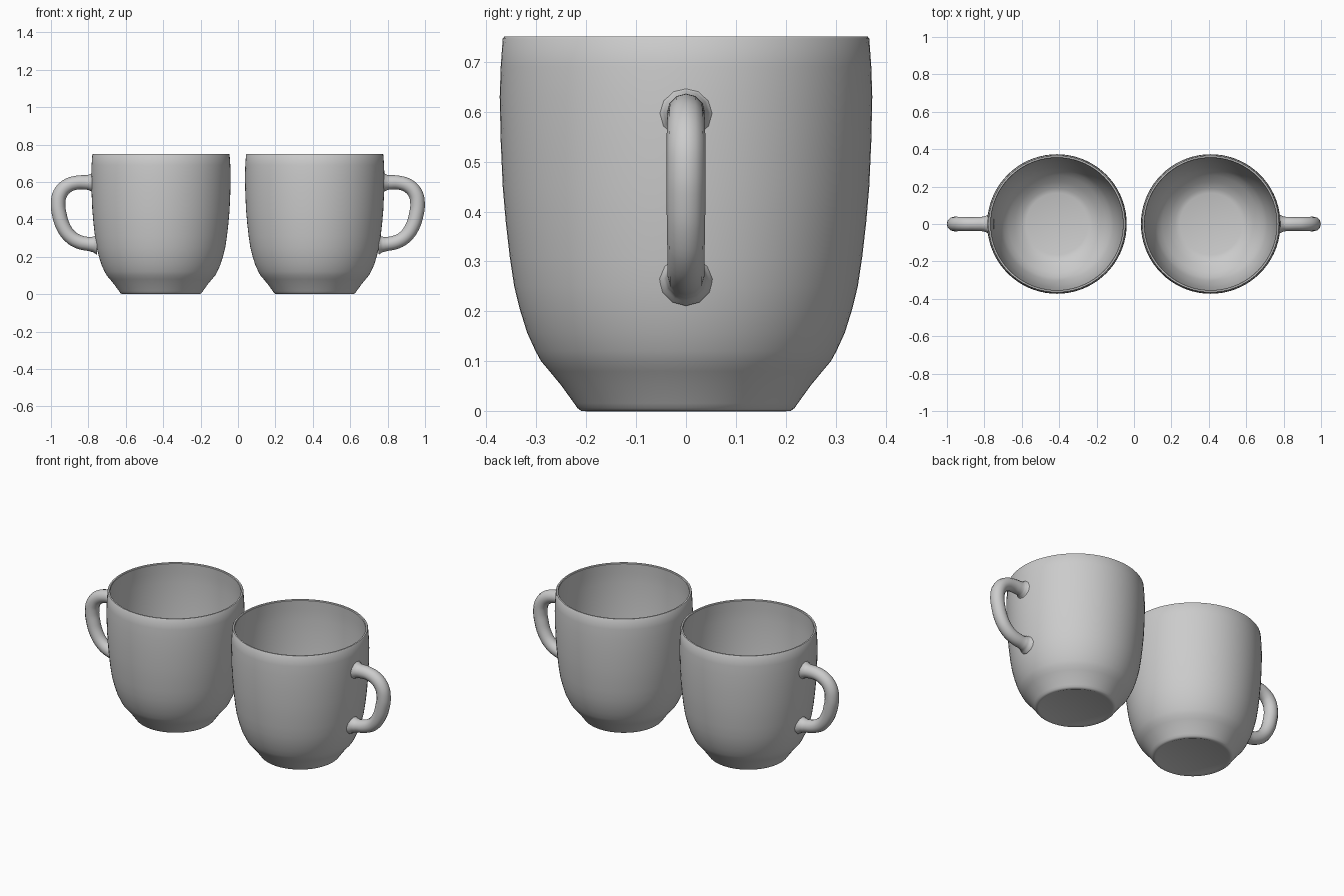
import bpy, bmesh, math

if "Cube" in bpy.data.objects:
    bpy.data.objects.remove(bpy.data.objects["Cube"])

# Cup wall profile (radius, z): underside, outer wall, rim, inner wall, floor
PROFILE = [(0, 0.004), (0.19, 0.004), (0.2, 0), (0.21, 0.001), (0.217, 0.006), (0.224, 0.016),
           (0.25, 0.052), (0.273, 0.08), (0.29, 0.1), (0.301, 0.12), (0.318, 0.157),
           (0.333, 0.205), (0.344, 0.25), (0.353, 0.31), (0.361, 0.38), (0.367, 0.45),
           (0.371, 0.54), (0.373, 0.63), (0.371, 0.69), (0.367, 0.746), (0.364, 0.75),
           (0.356, 0.75), (0.353, 0.746), (0.357, 0.69), (0.359, 0.63), (0.357, 0.54),
           (0.353, 0.45), (0.347, 0.38), (0.339, 0.31), (0.33, 0.25), (0.318, 0.205),
           (0.303, 0.157), (0.286, 0.122), (0.26, 0.092), (0.225, 0.06), (0.19, 0.036),
           (0.165, 0.028), (0, 0.028)]

# Handle path (x, z, tube radius), flared where it meets the wall
HANDLE = [(0.366, 0.597, 0.054), (0.376, 0.597, 0.046), (0.392, 0.597, 0.039),
          (0.45, 0.596, 0.037), (0.505, 0.576, 0.038), (0.539, 0.537, 0.039),
          (0.55, 0.485, 0.039), (0.543, 0.425, 0.039), (0.521, 0.358, 0.038),
          (0.485, 0.308, 0.037), (0.44, 0.28, 0.037), (0.385, 0.268, 0.037),
          (0.36, 0.266, 0.042), (0.34, 0.265, 0.054)]


def smooth(obj):
    bpy.ops.object.select_all(action='DESELECT')
    obj.select_set(True)
    bpy.context.view_layer.objects.active = obj
    if obj.type == 'CURVE':
        bpy.ops.object.convert(target='MESH')
    bpy.ops.object.shade_smooth_by_angle(angle=math.radians(40))


def make_body(name):
    bm = bmesh.new()
    verts = [bm.verts.new((r, 0, z)) for r, z in PROFILE]
    edges = [bm.edges.new(pair) for pair in zip(verts, verts[1:])]
    bmesh.ops.spin(bm, geom=verts + edges, cent=(0, 0, 0), axis=(0, 0, 1),
                   angle=2 * math.pi, steps=72)
    bmesh.ops.remove_doubles(bm, verts=bm.verts, dist=1e-4)
    bmesh.ops.recalc_face_normals(bm, faces=bm.faces)
    mesh = bpy.data.meshes.new(name)
    bm.to_mesh(mesh)
    bm.free()
    obj = bpy.data.objects.new(name, mesh)
    bpy.context.collection.objects.link(obj)
    return obj


def make_handle(name):
    curve = bpy.data.curves.new(name, 'CURVE')
    curve.dimensions = '3D'
    curve.bevel_depth = 1.0
    curve.bevel_resolution = 4
    curve.resolution_u = 4
    spline = curve.splines.new('BEZIER')
    spline.bezier_points.add(len(HANDLE) - 1)
    for p, (x, z, r) in zip(spline.bezier_points, HANDLE):
        p.co = (x, 0, z)
        p.radius = r
        p.handle_left_type = p.handle_right_type = 'AUTO'
    obj = bpy.data.objects.new(name, curve)
    bpy.context.collection.objects.link(obj)
    return obj


# Two cups with handles pointing away from each other
for side, x, turn in (("left", -0.412, math.pi), ("right", 0.41, 0)):
    for obj in (make_body(side + "_cup_body"), make_handle(side + "_cup_handle")):
        smooth(obj)
        obj.location.x = x
        obj.rotation_euler.z = turn
